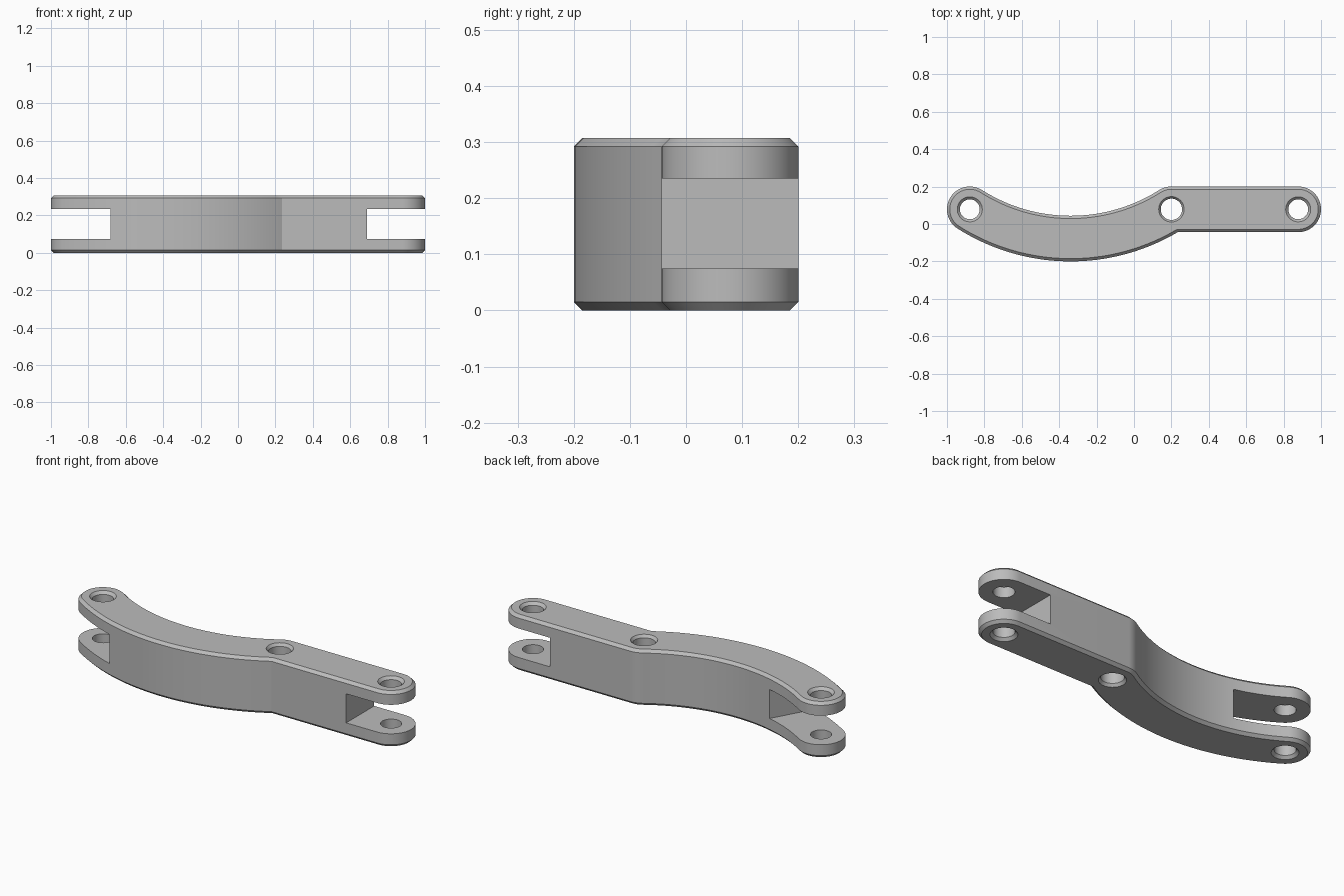
import bpy, bmesh, math
from mathutils import Matrix

cube = bpy.data.objects.get("Cube")
if cube:
    bpy.data.objects.remove(cube, do_unlink=True)

HEIGHT, BEVEL = 0.307, 0.015
HALF_W = 0.122                      # half the width of the arm
HOLE_Y = 0.0785
LEFT_X, MID_X, RIGHT_X = -0.878, 0.2, 0.878
BEND_X, BEND_Y, BEND_R = (LEFT_X + MID_X) / 2, 0.928, 1.006
SWING = math.asin((MID_X - BEND_X) / BEND_R)
QUARTER = math.pi / 2


def arc(cx, cy, r, start, end, n):
    angles = [start + (end - start) * i / n for i in range(n + 1)]
    return [(cx + r * math.cos(a), cy + r * math.sin(a)) for a in angles]


def outline(inset):
    """Plan of the arm: straight half, bend and round ends, moved in by inset."""
    w = HALF_W - inset
    r_out = BEND_R + w
    corner = math.asin((HOLE_Y - w - BEND_Y) / r_out)
    pts = arc(RIGHT_X, HOLE_Y, w, -QUARTER, QUARTER, 32)
    pts += arc(MID_X, HOLE_Y, w, QUARTER, QUARTER + SWING, 8)[:-1]
    pts += arc(BEND_X, BEND_Y, BEND_R - w, SWING - QUARTER, -SWING - QUARTER, 40)[:-1]
    pts += arc(LEFT_X, HOLE_Y, w, QUARTER - SWING, 3 * QUARTER - SWING, 32)[:-1]
    pts += arc(BEND_X, BEND_Y, r_out, -SWING - QUARTER, corner, 40)
    return pts


def loft(name, layers):
    """Closed solid through (points, height) layers."""
    bm = bmesh.new()
    rings = [[bm.verts.new((x, y, z)) for x, y in pts] for pts, z in layers]
    n = len(rings[0])
    for low, high in zip(rings, rings[1:]):
        for i in range(n):
            j = (i + 1) % n
            bm.faces.new((low[i], low[j], high[j], high[i]))
    bm.faces.new(rings[0][::-1])
    bm.faces.new(rings[-1])
    return finish(name, bm)


def finish(name, bm):
    bmesh.ops.recalc_face_normals(bm, faces=bm.faces)
    mesh = bpy.data.meshes.new(name)
    bm.to_mesh(mesh)
    bm.free()
    obj = bpy.data.objects.new(name, mesh)
    bpy.context.collection.objects.link(obj)
    return obj


def hole_cutter(x, r, rim):
    """Through hole with a countersink at both ends."""
    over = 0.01
    wide = rim + over * (rim - r) / BEVEL
    layers = [(wide, -over), (r, BEVEL), (r, HEIGHT - BEVEL), (wide, HEIGHT + over)]
    return loft("hole_cutter", [(arc(x, HOLE_Y, q, 0, 4 * QUARTER, 48)[:-1], z)
                                for q, z in layers])


def slot_cutter(x, y, turn):
    """Box that starts at a wall through (x, y) and runs outwards."""
    bm = bmesh.new()
    place = (Matrix.Translation((x, y, 0.155)) @ Matrix.Rotation(turn, 4, "Z")
             @ Matrix.Translation((0.4, 0, 0)) @ Matrix.Diagonal((0.8, 0.9, 0.16, 1)))
    bmesh.ops.create_cube(bm, size=1, matrix=place)
    return finish("slot_cutter", bm)


# Arm body with chamfered top and bottom edges
arm = loft("link_arm", [(outline(BEVEL), 0), (outline(0), BEVEL),
                        (outline(0), HEIGHT - BEVEL), (outline(BEVEL), HEIGHT)])

# Pin holes and fork slots
cutters = [slot_cutter(0.69, HOLE_Y, 0),
           slot_cutter(-0.62, -0.037, math.radians(180 - 29)),
           hole_cutter(LEFT_X, 0.053, 0.067),
           hole_cutter(MID_X, 0.057, 0.068),
           hole_cutter(RIGHT_X, 0.053, 0.067)]
bpy.ops.object.select_all(action="DESELECT")
arm.select_set(True)
bpy.context.view_layer.objects.active = arm
for cutter in cutters:
    cutter.hide_render = True
    mod = arm.modifiers.new("cut", "BOOLEAN")
    mod.operation, mod.solver, mod.object = "DIFFERENCE", "EXACT", cutter
    bpy.ops.object.modifier_apply(modifier=mod.name)
    bpy.data.objects.remove(cutter, do_unlink=True)

# Plain grey metal
grey = bpy.data.materials.new("plain_grey")
grey.use_nodes = True
colour = (0.5, 0.5, 0.5, 1)
grey.diffuse_color = colour
grey.node_tree.nodes["Principled BSDF"].inputs["Base Color"].default_value = colour
arm.data.materials.clear()
arm.data.materials.append(grey)

bpy.ops.object.shade_smooth_by_angle(angle=math.radians(25))
